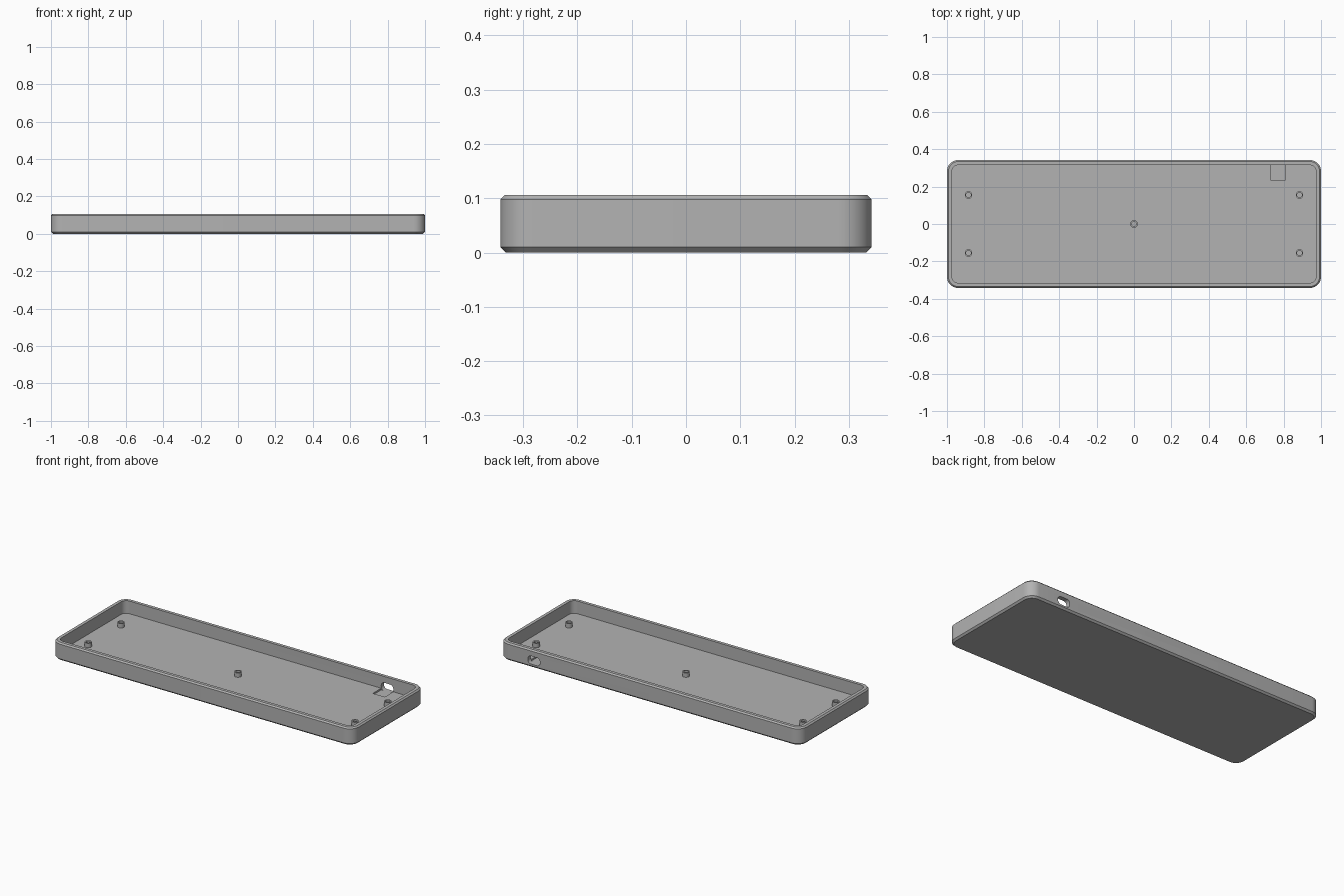
import bpy, bmesh, math

cube = bpy.data.objects.get("Cube")
if cube:
    bpy.data.objects.remove(cube, do_unlink=True)

HALF_X, HALF_Y, HEIGHT, FLOOR = 1.0, 0.342, 0.106, 0.03

grey = bpy.data.materials.new("plain grey")
grey.use_nodes = True
grey.diffuse_color = (0.45, 0.45, 0.45, 1)
grey.node_tree.nodes["Principled BSDF"].inputs["Base Color"].default_value = grey.diffuse_color


def rounded_rect(hx, hy, r, steps=10):
    """Counter-clockwise outline of a rounded rectangle."""
    points = []
    for i, (sx, sy) in enumerate(((1, 1), (-1, 1), (-1, -1), (1, -1))):
        for k in range(steps + 1):
            a = math.radians(90 * (i + k / steps))
            points.append((sx * (hx - r) + r * math.cos(a), sy * (hy - r) + r * math.sin(a)))
    return points


def circle(r, n=24):
    return [(r * math.cos(math.tau * i / n), r * math.sin(math.tau * i / n)) for i in range(n)]


def loft(name, sections):
    """Skin a closed solid through (outline, z) sections."""
    bm = bmesh.new()
    rings = [[bm.verts.new((x, y, z)) for x, y in outline] for outline, z in sections]
    for a, b in zip(rings, rings[1:]):
        for i in range(len(a)):
            j = (i + 1) % len(a)
            bm.faces.new((a[i], a[j], b[j], b[i]))
    bm.faces.new(rings[0][::-1])
    bm.faces.new(rings[-1])
    bmesh.ops.recalc_face_normals(bm, faces=bm.faces)
    mesh = bpy.data.meshes.new(name)
    bm.to_mesh(mesh)
    bm.free()
    mesh.materials.append(grey)
    obj = bpy.data.objects.new(name, mesh)
    bpy.context.collection.objects.link(obj)
    return obj


def smooth(obj):
    bpy.ops.object.select_all(action='DESELECT')
    obj.select_set(True)
    bpy.context.view_layer.objects.active = obj
    bpy.ops.object.shade_smooth_by_angle(angle=math.radians(30))


def inset(d):
    return rounded_rect(HALF_X - d, HALF_Y - d, 0.06 - d)


# Open tray: chamfered outside, straight inner walls, flat floor
tray = loft("tray", [
    (inset(0.01), 0), (inset(0), 0.01), (inset(0), HEIGHT - 0.008),
    (inset(0.008), HEIGHT), (inset(0.027), HEIGHT), (inset(0.027), FLOOR)])

# Connector pocket in the floor
pocket = loft("pocket_cutter", [(rounded_rect(0.04, 0.04, 0.001, 1), z) for z in (0.02, 0.05)])
pocket.location = (0.77, 0.275, 0)

# Rounded connector opening through the back wall
opening = loft("opening_cutter", [(rounded_rect(0.04, 0.024, 0.02, 6), z) for z in (-0.04, 0.04)])
opening.rotation_euler.x = math.radians(90)
opening.location = (0.77, 0.335, 0.044)

for cutter in (pocket, opening):
    cutter.hide_render = True
    cutter.hide_set(True)
    cut = tray.modifiers.new(cutter.name, 'BOOLEAN')
    cut.operation = 'DIFFERENCE'
    cut.solver = 'EXACT'
    cut.object = cutter

# Apply the cuts and drop the cutters
bpy.context.view_layer.objects.active = tray
tray.select_set(True)
for name in [m.name for m in tray.modifiers]:
    bpy.ops.object.modifier_apply(modifier=name)
for cutter in (pocket, opening):
    bpy.data.objects.remove(cutter, do_unlink=True)
smooth(tray)

# Hollow screw posts: one in the middle, four near the corners
spots = {"middle": (0, 0)}
for side, sx in (("left", 1), ("right", -1)):
    for end, sy in (("front", -1), ("back", 1)):
        spots[f"{end}_{side}"] = (sx * 0.885, sy * 0.155)
for place, (x, y) in spots.items():
    post = loft(f"{place}_screw_post", [
        (circle(0.02), FLOOR - 0.005), (circle(0.02), 0.056),
        (circle(0.013), 0.056), (circle(0.013), FLOOR + 0.001)])
    post.location = (x, y, 0)
    smooth(post)
